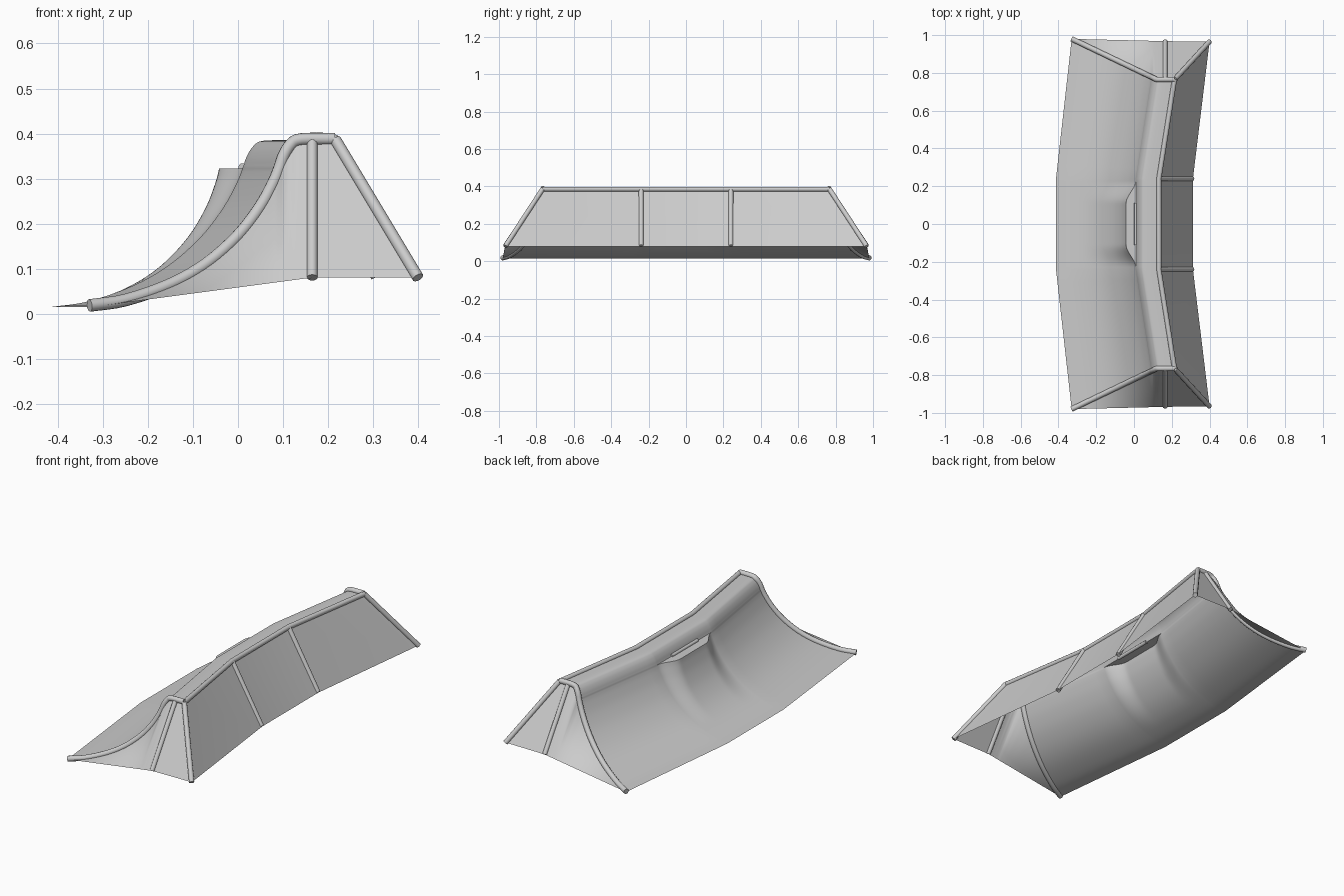
import bpy
from mathutils import Vector

if "Cube" in bpy.data.objects:
    bpy.data.objects.remove(bpy.data.objects["Cube"])

# Side profile of the curved face at the outer end: (x, z)
PROFILE = [(-0.33, 0.015), (-0.25, 0.027), (-0.15, 0.062), (-0.07, 0.108), (0.0, 0.17),
           (0.05, 0.235), (0.08, 0.29), (0.093, 0.322), (0.102, 0.348), (0.117, 0.372),
           (0.14, 0.384), (0.215, 0.385)]
Y_IN, Y_TOP, Y_BOT = 0.24, 0.765, 0.98
SHIFT = 0.083          # how far the middle bay sits forward of the ends
LEDGE_Z = 0.322


def smooth_path(pts, steps):
    """Catmull-Rom points that pass through every given point."""
    v = [Vector(p) for p in pts]
    v = [2 * v[0] - v[1]] + v + [2 * v[-1] - v[-2]]
    out = []
    for a, b, c, d in zip(v, v[1:], v[2:], v[3:]):
        for k in range(steps):
            t = k / steps
            out.append(0.5 * (2 * b + (c - a) * t + (2 * a - 5 * b + 4 * c - d) * t**2
                              + (3 * b - a - 3 * c + d) * t**3))
    return out + [v[-2]]


def end_y(x):
    return Y_BOT + (Y_TOP - Y_BOT) * min(1, (x + 0.33) / 0.45)


def smoothstep(t):
    t = max(0, min(1, t))
    return t * t * (3 - 2 * t)


def grid(name, rows):
    n = len(rows[0])
    faces = [(r * n + c, r * n + c + 1, (r + 1) * n + c + 1, (r + 1) * n + c)
             for r in range(len(rows) - 1) for c in range(n - 1)]
    me = bpy.data.meshes.new(name)
    me.from_pydata([tuple(p) for row in rows for p in row], [], faces)
    ob = bpy.data.objects.new(name, me)
    bpy.context.collection.objects.link(ob)
    bpy.context.view_layer.objects.active = ob
    ob.select_set(True)
    bpy.ops.object.shade_smooth_by_angle(angle=0.6)
    ob.select_set(False)
    return ob


def tube(name, pts, r):
    cu = bpy.data.curves.new(name, 'CURVE')
    cu.dimensions = '3D'
    cu.bevel_depth = r
    cu.bevel_resolution = 4
    cu.use_fill_caps = True
    sp = cu.splines.new('POLY')
    sp.points.add(len(pts) - 1)
    for q, p in zip(sp.points, pts):
        q.co = (*p, 1)
    ob = bpy.data.objects.new(name, cu)
    bpy.context.collection.objects.link(ob)
    return ob


# Curved face with the middle bulge and its top ledge
prof = smooth_path(PROFILE, 4)
cols = ([(-1, 1 - k / 10) for k in range(10)] + [(0, -1 + k / 20) for k in range(41)]
        + [(1, (k + 1) / 10) for k in range(10)])


def face_row(x, z, bulge):
    row = []
    for side, t in cols:
        if side:
            y = side * (Y_IN + (end_y(x) - Y_IN) * t)
            row.append((x - SHIFT * (1 - t), y, z))
        else:
            y = Y_IN * t
            w = 1 - smoothstep((abs(y) - 0.11) / 0.12)
            row.append((x - SHIFT - bulge * w, y, z))
    return row


rows = []
for x, z in prof:
    below = z <= LEDGE_Z + 1e-4
    amount = 0.052 * max(0, (z - 0.05) / (LEDGE_Z - 0.05)) ** 0.75 if below else 0
    rows.append(face_row(x, z, amount))
    if abs(z - LEDGE_Z) < 1e-4:
        rows.append(face_row(x, z + 0.0005, 0))
grid("curved_face", rows)
tube("ledge_bar", [(0.01, -0.11, 0.325), (0.01, 0.11, 0.325)], 0.009)

# Back panel and ridge tube
ridge = [(0.215, -0.767, 0.385), (0.132, -Y_IN, 0.385), (0.132, Y_IN, 0.385), (0.215, 0.767, 0.385)]
foot = [(0.4, -0.965, 0.08), (0.312, -Y_IN, 0.08), (0.312, Y_IN, 0.08), (0.4, 0.965, 0.08)]
grid("back_panel", [ridge, foot])
tube("ridge_tube", ridge, 0.013)

for s, tag in ((-1, "front"), (1, "rear")):
    # End tube follows the curved face up and across the top
    tube(tag + "_end_tube", [(x, s * end_y(x), z + 0.003) for x, z in prof], 0.014)
    tube(tag + "_side_leg", [(0.165, s * 0.767, 0.383), (0.165, s * 0.968, 0.08)], 0.012)
    tube(tag + "_corner_leg", [(0.217, s * 0.767, 0.385), (0.4, s * 0.966, 0.08)], 0.013)
    tube(tag + "_back_leg", [(0.134, s * Y_IN, 0.383), (0.308, s * Y_IN, 0.082)], 0.013)

    # Side cloth, ruled between the end tube and the lower edge
    top = [Vector((x, s * end_y(x), z)) for x, z in prof if x < 0.165]
    top.append(Vector((0.165, s * Y_TOP, 0.385)))
    a, b = Vector((-0.33, s * Y_BOT, 0.014)), Vector((0.165, s * 0.968, 0.08))
    low = [a.lerp(b, (p.x + 0.33) / 0.495) for p in top]
    grid(tag + "_side_panel", [[p.lerp(q, k / 6) for p, q in zip(top, low)] for k in range(7)])
    grid(tag + "_side_corner", [[(0.165, s * Y_TOP, 0.385), (0.215, s * 0.767, 0.385)],
                                [(0.165, s * 0.968, 0.08), (0.4, s * 0.965, 0.08)]])
